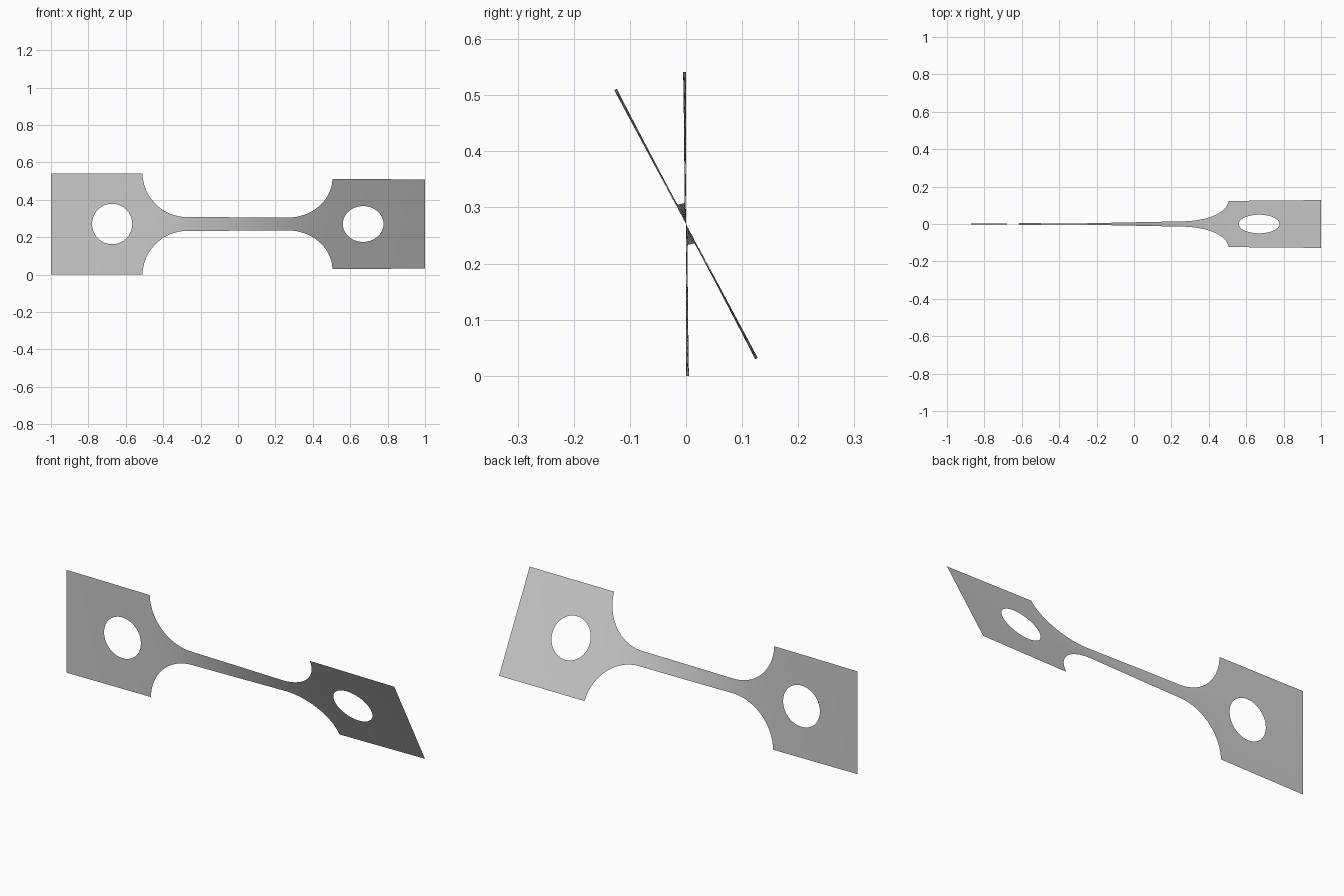
import bpy, bmesh, math
from mathutils import Vector

cube = bpy.data.objects.get("Cube")
if cube:
    bpy.data.objects.remove(cube, do_unlink=True)

HALF = 0.2705          # half height of the end plates
NECK = 0.037           # half height of the narrow bar
NECK_END = 0.268       # where the fillets start
R = 0.24               # fillet radius
T_MAX = math.acos((NECK + R - HALF) / R)
GRIP = NECK_END + R * math.sin(T_MAX)   # inner edge of the end plates
HOLE_X, HOLE_R = 0.671, 0.108
SHIFT = -0.003
ROWS = 20
TWIST = math.radians(28.2)


def half_height(x):
    u = abs(x) - NECK_END
    if u <= 0:
        return NECK
    if abs(x) >= GRIP:
        return HALF
    return NECK + R - math.sqrt(max(R * R - u * u, 0))


# Twist builds up fastest where the strip is narrow
STEPS = 400
total = [0.0]
for i in range(STEPS):
    x = -1 + 2 * (i + 0.5) / STEPS
    stiff = 2 if abs(x) > GRIP else 1
    total.append(total[-1] + 1 / (half_height(x) * stiff))


def twist_at(x):
    f = min(max((x + 1) / 2, 0), 1) * STEPS
    i = min(int(f), STEPS - 1)
    return TWIST * (total[i] + (total[i + 1] - total[i]) * (f - i)) / total[-1]


bm = bmesh.new()


def skin(lines, closed=False):
    """Fill quads between neighbouring lines of points."""
    grid = [[bm.verts.new((p[0], 0, p[1])) for p in line] for line in lines]
    for a, b in zip(grid, grid[1:]):
        n = len(a)
        for j in range(n if closed else n - 1):
            k = (j + 1) % n
            bm.faces.new((a[j], a[k], b[k], b[j]))


# Narrow bar with its four fillets
fillet = [NECK_END + R * math.sin(T_MAX * i / 20) for i in range(21)]
bar = [NECK_END * (i / 12 - 1) for i in range(1, 24)]
columns = [-x for x in reversed(fillet)] + bar + fillet
skin([[(x, half_height(x) * (2 * j / ROWS - 1)) for j in range(ROWS + 1)]
      for x in columns])

# End plates, ringed around a round hole
for side in (-1, 1):
    steps = [2 * j / ROWS - 1 for j in range(ROWS)]
    lo, hi = sorted((side * GRIP, side * 1.0))
    mid, wide = (lo + hi) / 2, (hi - lo) / 2
    rim = ([(mid + wide * s, -HALF) for s in steps]
           + [(hi, HALF * s) for s in steps]
           + [(mid - wide * s, HALF) for s in steps]
           + [(lo, -HALF * s) for s in steps])
    centre = Vector((side * HOLE_X, 0))
    rings = []
    for i in range(7):
        ring = []
        for p in rim:
            ray = Vector(p) - centre
            inner = centre + ray.normalized() * HOLE_R
            ring.append(inner.lerp(Vector(p), i / 6))
        rings.append(ring)
    skin(rings, closed=True)

bmesh.ops.remove_doubles(bm, verts=bm.verts, dist=0.0002)

# All faces look forward before the sheet is twisted
bm.normal_update()
bmesh.ops.reverse_faces(bm, faces=[f for f in bm.faces if f.normal.y > 0])

# Twist about the long axis
for v in bm.verts:
    x, h = v.co.x, v.co.z
    a = twist_at(x)
    v.co = (x + SHIFT * (1 - abs(x)) * 2, -h * math.sin(a), HALF + h * math.cos(a))

mesh = bpy.data.meshes.new("twisted_strip")
bm.to_mesh(mesh)
bm.free()
strip = bpy.data.objects.new("twisted_strip", mesh)
bpy.context.collection.objects.link(strip)

# Plain grey material
grey = bpy.data.materials.new("light_grey")
grey.use_nodes = True
colour = (0.6, 0.6, 0.6, 1)
grey.diffuse_color = colour
grey.node_tree.nodes["Principled BSDF"].inputs["Base Color"].default_value = colour
mesh.materials.append(grey)

bpy.ops.object.select_all(action="DESELECT")
strip.select_set(True)
bpy.context.view_layer.objects.active = strip
bpy.ops.object.shade_smooth_by_angle(angle=math.radians(30))
